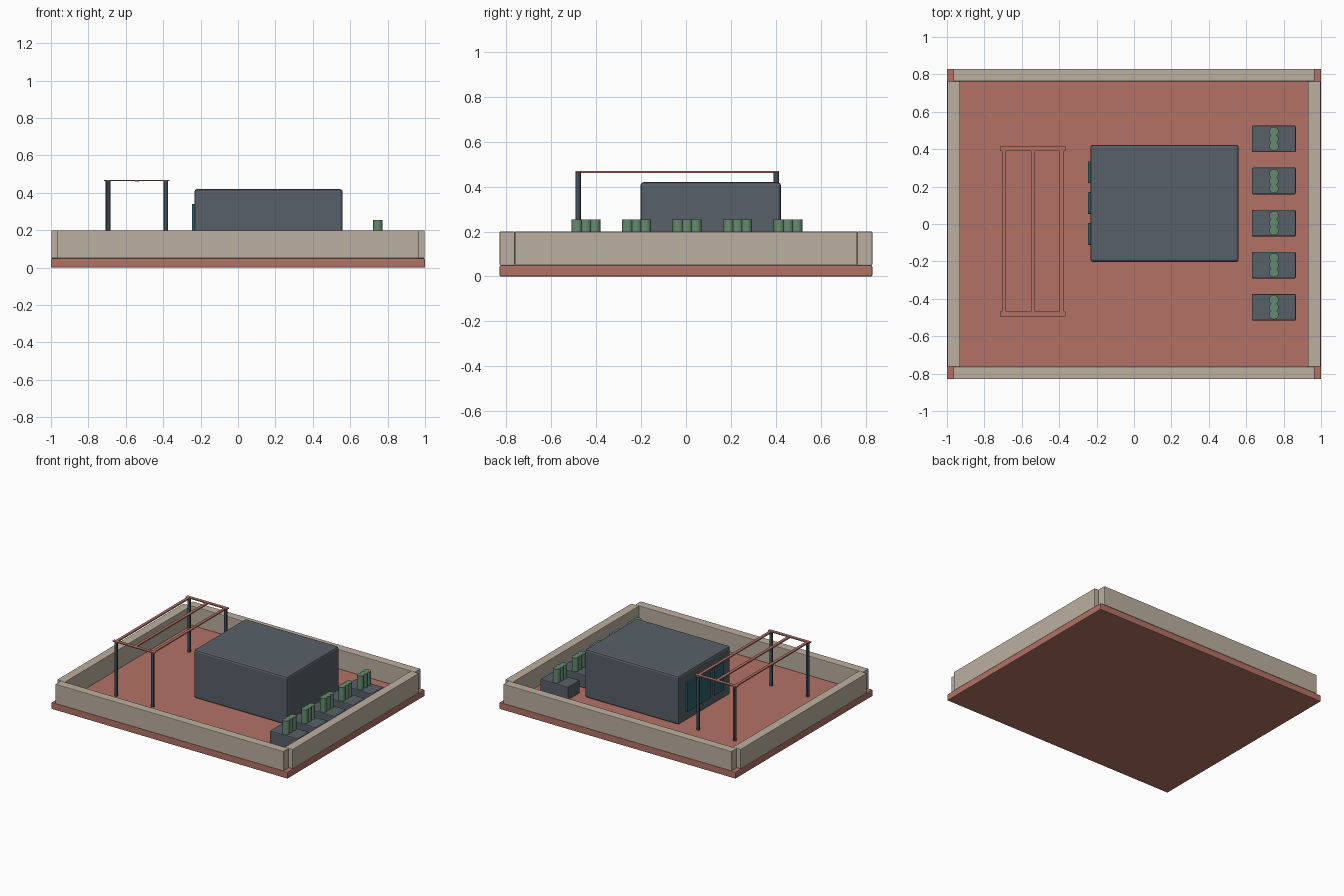
import bpy, bmesh
from mathutils import Matrix

if "Cube" in bpy.data.objects:
    bpy.data.objects.remove(bpy.data.objects["Cube"])


def material(name, r, g, b):
    m = bpy.data.materials.new(name)
    m.diffuse_color = (r, g, b, 1)
    m.use_nodes = True
    m.node_tree.nodes["Principled BSDF"].inputs["Base Color"].default_value = m.diffuse_color
    return m


TERRACOTTA = material("terracotta", 0.45, 0.17, 0.13)
STONE = material("stone", 0.50, 0.43, 0.35)
SLATE = material("slate", 0.095, 0.117, 0.138)
STEEL = material("steel", 0.05, 0.075, 0.10)
GLASS = material("glass", 0.025, 0.12, 0.15)
LEAF = material("leaf", 0.13, 0.26, 0.16)


def finish(name, bm, mat, bevel=0):
    mesh = bpy.data.meshes.new(name)
    bm.to_mesh(mesh)
    bm.free()
    mesh.materials.append(mat)
    ob = bpy.data.objects.new(name, mesh)
    bpy.context.collection.objects.link(ob)
    if bevel:
        mod = ob.modifiers.new("bevel", 'BEVEL')
        mod.width, mod.segments = bevel, 2
    return ob


def box(name, x, y, z, mat, bevel=0):
    """Box from (min, max) ranges on each axis."""
    bm = bmesh.new()
    spans = (x, y, z)
    mid = [(a + b) / 2 for a, b in spans]
    size = [b - a for a, b in spans]
    bmesh.ops.create_cube(bm, size=1, matrix=Matrix.LocRotScale(mid, None, size))
    return finish(name, bm, mat, bevel)


def cylinder(name, x, y, z0, z1, radius, sides, mat):
    bm = bmesh.new()
    bmesh.ops.create_cone(bm, cap_ends=True, segments=sides, radius1=radius, radius2=radius,
                          depth=z1 - z0, matrix=Matrix.Translation((x, y, (z0 + z1) / 2)))
    ob = finish(name, bm, mat)
    bpy.ops.object.select_all(action='DESELECT')
    ob.select_set(True)
    bpy.context.view_layer.objects.active = ob
    bpy.ops.object.shade_smooth_by_angle()
    return ob


# roof slab and parapet walls
box("roof_slab", (-1, 1), (-0.83, 0.83), (0, 0.05), TERRACOTTA, 0.005)
for name, lo, hi in (("front", -0.83, -0.763), ("back", 0.763, 0.83)):
    box(name + "_parapet", (-0.965, 0.965), (lo, hi), (0.05, 0.2), STONE, 0.004)
for name, lo, hi in (("left", -0.998, -0.93), ("right", 0.93, 0.998)):
    box(name + "_parapet", (lo, hi), (-0.763, 0.763), (0.05, 0.2), STONE, 0.004)

# penthouse block with windows on its left side
box("penthouse", (-0.233, 0.56), (-0.203, 0.423), (0.05, 0.42), SLATE, 0.014)
for i, y in enumerate((-0.053, 0.112, 0.277)):
    box(f"window_{i}", (-0.246, -0.225), (y - 0.058, y + 0.058), (0.12, 0.34), GLASS, 0.003)

# pergola posts, end beams and long rails
for y in (-0.481, 0.402):
    for x in (-0.695, -0.386):
        cylinder(f"pergola_post_{x}_{y}", x, y, 0.05, 0.466, 0.0125, 12, STEEL)
    box(f"pergola_end_beam_{y}", (-0.716, -0.365), (y - 0.0125, y + 0.0125), (0.463, 0.47), TERRACOTTA)
for x in (-0.695, -0.54, -0.386):
    box(f"pergola_rail_{x}", (x - 0.011, x + 0.011), (-0.49, 0.41), (0.46, 0.469), TERRACOTTA)

# planters with three shrubs each
for i in range(5):
    y = -0.445 + 0.225 * i
    box(f"planter_{i}", (0.63, 0.865), (y - 0.071, y + 0.071), (0.05, 0.15), SLATE, 0.006)
    for j in (-1, 0, 1):
        cylinder(f"shrub_{i}_{j + 1}", 0.748, y + 0.04 * j, 0.145, 0.254, 0.025, 16, LEAF)
